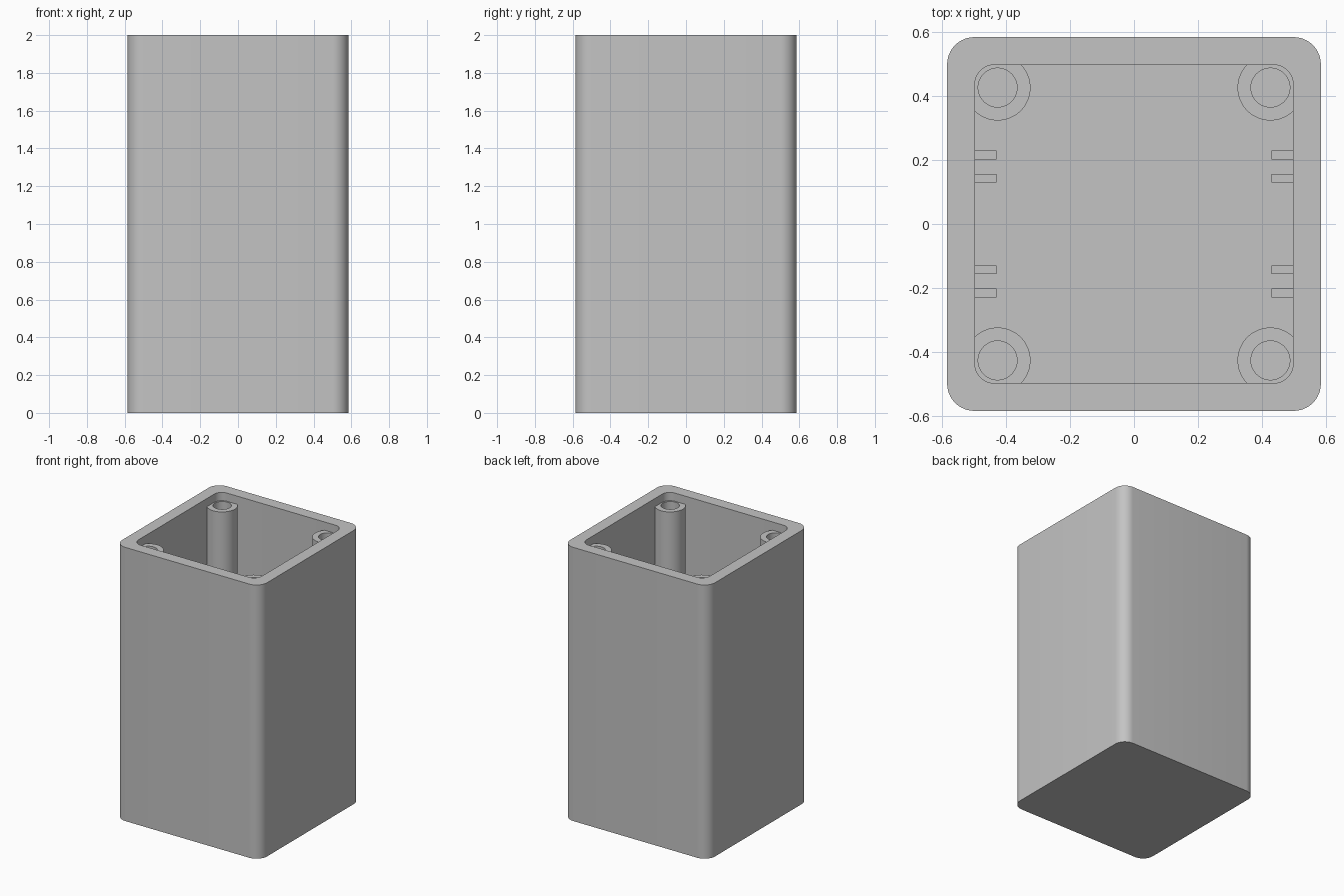
import bpy
import bmesh
from math import cos, sin, pi, radians

cube = bpy.data.objects.get("Cube")
if cube:
    bpy.data.objects.remove(cube, do_unlink=True)

HEIGHT, OUTER, INNER, FLOOR = 2.0, 0.585, 0.498, 0.085
POST_AT, POST_TOP = 0.427, 1.94

grey = bpy.data.materials.new("plain grey")
grey.use_nodes = True
COLOUR = (0.55, 0.55, 0.55, 1)
grey.diffuse_color = COLOUR
grey.node_tree.nodes["Principled BSDF"].inputs["Base Color"].default_value = COLOUR


def finish(name, bm):
    """Turn a bmesh into a smooth-shaded object with sharp edges kept."""
    bmesh.ops.recalc_face_normals(bm, faces=bm.faces)
    mesh = bpy.data.meshes.new(name)
    bm.to_mesh(mesh)
    bm.free()
    mesh.materials.append(grey)
    obj = bpy.data.objects.new(name, mesh)
    bpy.context.collection.objects.link(obj)
    bpy.ops.object.select_all(action="DESELECT")
    obj.select_set(True)
    bpy.context.view_layer.objects.active = obj
    bpy.ops.object.shade_smooth_by_angle(angle=radians(30))
    return obj


def rounded_square(half, radius, steps=10):
    """Outline points of a square with rounded corners."""
    points = []
    for corner in range(4):
        mid = pi / 4 + corner * pi / 2
        cx = (half - radius) * (1 if cos(mid) > 0 else -1)
        cy = (half - radius) * (1 if sin(mid) > 0 else -1)
        for i in range(steps + 1):
            a = corner * pi / 2 + i / steps * pi / 2
            points.append((cx + radius * cos(a), cy + radius * sin(a)))
    return points


def circle(x, y, radius, sides=48):
    return [(x + radius * cos(2 * pi * i / sides), y + radius * sin(2 * pi * i / sides))
            for i in range(sides)]


def skin(bm, sections, closed=False):
    """Join a run of (outline, height) sections with quads."""
    rings = [[bm.verts.new((x, y, z)) for x, y in outline] for outline, z in sections]
    pairs = list(zip(rings, rings[1:]))
    if closed:
        pairs.append((rings[-1], rings[0]))
    for low, high in pairs:
        for i in range(len(low)):
            j = (i + 1) % len(low)
            bm.faces.new((low[i], low[j], high[j], high[i]))
    if not closed:
        bm.faces.new(rings[0])
        bm.faces.new(rings[-1])


# Open-topped box shell with walls and floor
outside = rounded_square(OUTER, 0.085)
inside = rounded_square(INNER, 0.06)
bm = bmesh.new()
skin(bm, [(outside, 0), (outside, HEIGHT), (inside, HEIGHT), (inside, FLOOR)])
finish("box_shell", bm)

# Hollow screw posts in the corners, sunk into the walls
for side, sx in (("left", 1), ("right", -1)):
    for end, sy in (("front", -1), ("back", 1)):
        x, y = sx * POST_AT, sy * POST_AT
        wall, bore = circle(x, y, 0.103), circle(x, y, 0.061)
        base = FLOOR - 0.01
        bm = bmesh.new()
        skin(bm, [(wall, base), (wall, POST_TOP), (bore, POST_TOP), (bore, base)], closed=True)
        finish(f"screw_post_{end}_{side}", bm)

# Paired guide ribs low on the side walls, forming board slots
RIB_TOP, RIB_THICK, RIB_TIP = 0.6, 0.027, 0.43
for side, sx in (("left", 1), ("right", -1)):
    for end, sy in (("front", -1), ("back", 1)):
        for place, y in (("inner", 0.143), ("outer", 0.216)):
            x0, x1 = RIB_TIP, INNER + 0.01
            z0, z1 = FLOOR - 0.01, RIB_TOP
            bm = bmesh.new()
            bmesh.ops.create_cube(bm, size=1)
            bmesh.ops.scale(bm, vec=(x1 - x0, RIB_THICK, z1 - z0), verts=bm.verts)
            bmesh.ops.translate(bm, vec=(sx * (x0 + x1) / 2, sy * y, (z0 + z1) / 2),
                                verts=bm.verts)
            finish(f"guide_rib_{end}_{side}_{place}", bm)
